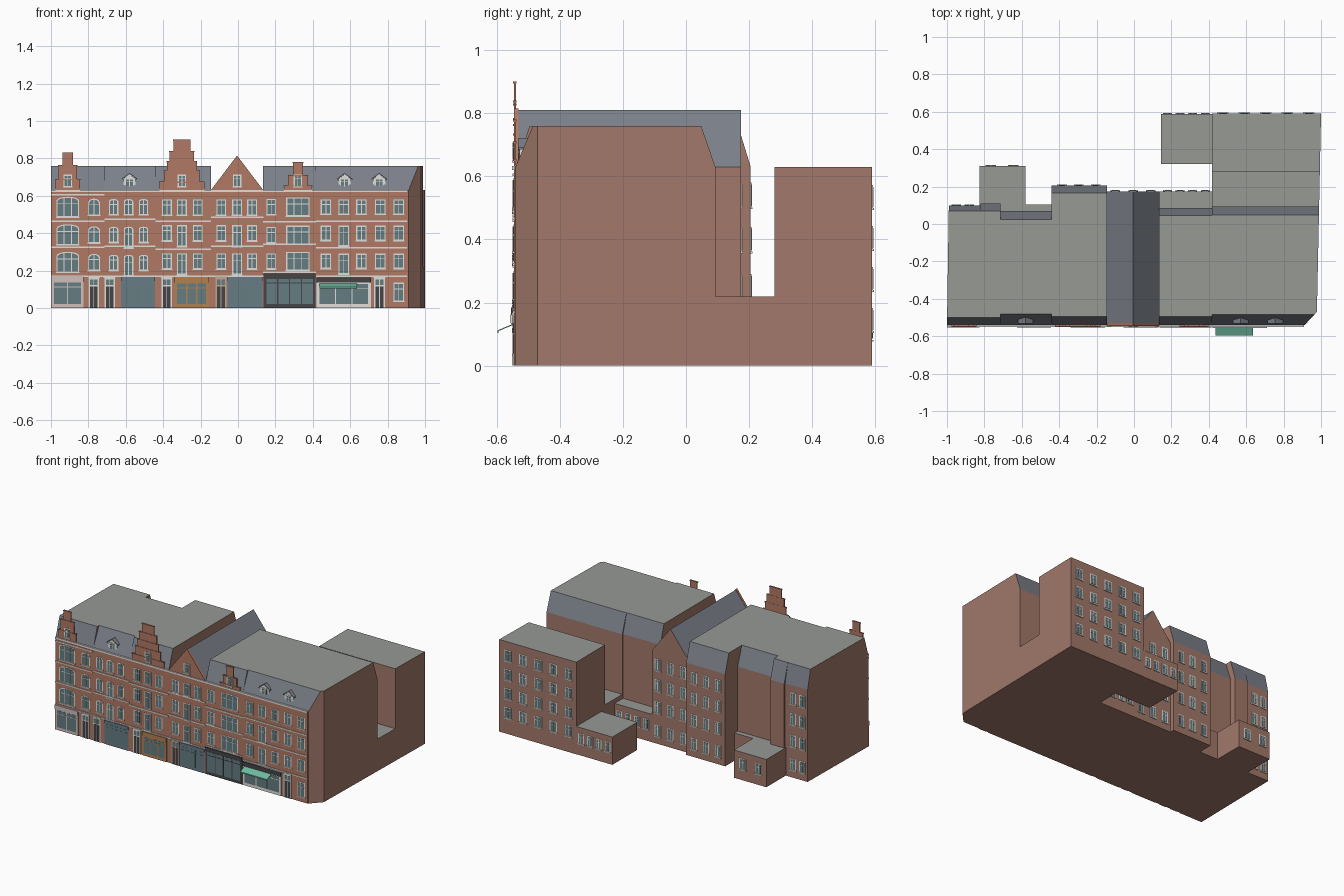
import bpy, bmesh, math
from mathutils import Vector

if "Cube" in bpy.data.objects:
    bpy.data.objects.remove(bpy.data.objects["Cube"])

COLORS = {
    "brick": (.36, .19, .145), "facade_brick": (.44, .19, .125), "slate": (.20, .215, .25),
    "flat_roof": (.31, .32, .30), "white": (.75, .74, .70), "glass": (.13, .20, .22),
    "dark": (.06, .06, .065), "ochre": (.45, .22, .08), "blue_grey": (.14, .20, .25),
    "teal": (.16, .50, .36), "pale": (.62, .52, .50), "beige": (.50, .40, .28)}
MATS = {}
for n, c in COLORS.items():
    MATS[n] = bpy.data.materials.new(n)
    MATS[n].diffuse_color = (*c, 1)

PARTS = {}          # (part name, material) -> bmesh
FRONT = -.545       # street facade plane


def add_prism(bm, pts, a, b, axis="y"):
    def at(p, t):
        return (p[0], t, p[1]) if axis == "y" else (t, p[0], p[1])
    lo = [bm.verts.new(at(p, a)) for p in pts]
    hi = [bm.verts.new(at(p, b)) for p in pts]
    bm.faces.new(lo)
    bm.faces.new(hi[::-1])
    n = len(pts)
    for i in range(n):
        bm.faces.new((lo[i], hi[i], hi[(i + 1) % n], lo[(i + 1) % n]))


def prism(name, mat, pts, a, b, axis="y"):
    add_prism(PARTS.setdefault((name, mat), bmesh.new()), pts, a, b, axis)


def rect(x0, x1, z0, z1):
    return [(x0, z0), (x1, z0), (x1, z1), (x0, z1)]


def finish(name, bm, mats):
    bmesh.ops.recalc_face_normals(bm, faces=bm.faces[:])
    me = bpy.data.meshes.new(name)
    bm.to_mesh(me)
    bm.free()
    for m in mats:
        me.materials.append(MATS[m])
    ob = bpy.data.objects.new(name, me)
    bpy.context.collection.objects.link(ob)


def body(name, pts, a, b, axis="x", cuts=()):
    """Brick volume; upward faces become slate or flat roof. Cuts are vertical planes."""
    bm = bmesh.new()
    add_prism(bm, pts, a, b, axis)
    for (px, py), (qx, qy) in cuts:
        bmesh.ops.bisect_plane(bm, geom=bm.verts[:] + bm.edges[:] + bm.faces[:], plane_co=(px, py, 0),
                               plane_no=Vector((qy - py, px - qx, 0)).normalized(), clear_outer=True)
        bmesh.ops.holes_fill(bm, edges=bm.edges[:], sides=0)
    bmesh.ops.recalc_face_normals(bm, faces=bm.faces[:])
    for f in bm.faces:
        f.material_index = 2 if f.normal.z > .95 else 1 if f.normal.z > .1 else 0
    finish(name, bm, ["brick", "slate", "flat_roof"])


def mansard(back, run, front=.045):
    return [(-.54, 0), (back, 0), (back, .63), (back - run, .76), (-.54 + front, .76), (-.54, .63)]


def outline(x, z, w, h, rise):
    if not rise:
        return rect(x - w / 2, x + w / 2, z - h / 2, z + h / 2)
    arc = [(x + w / 2 * math.cos(i * math.pi / 8), z + h / 2 - rise + rise * math.sin(i * math.pi / 8))
           for i in range(9)]
    return [(x - w / 2, z - h / 2), (x + w / 2, z - h / 2)] + arc


def window(name, x, z, w=.052, h=.085, y=FRONT, s=-1, rise=0, mullions=1):
    f = .006
    prism(name + "_frames", "white", outline(x, z, w, h, rise), y, y + s * .002)
    prism(name + "_glass", "glass", outline(x, z, w - 2 * f, h - 2 * f, max(0, rise - .003)), y, y + s * .003)
    for i in range(mullions):
        mx = x - w / 2 + w * (i + 1) / (mullions + 1)
        prism(name + "_frames", "white", rect(mx - .002, mx + .002, z - h / 2 + f, z + h / 2 - f), y, y + s * .0045)
    prism(name + "_frames", "white", rect(x - w / 2 + f, x + w / 2 - f, z + h * .14, z + h * .14 + .004), y, y + s * .0045)
    prism(name + "_sills", "white", rect(x - w / 2 - .003, x + w / 2 + .003, z - h / 2 - .004, z - h / 2 + .002), y, y + s * .006)


def door(x0, x1, mat="white", h=.16):
    m = (x0 + x1) / 2
    prism("door_surrounds", mat, rect(x0, x1, 0, h), FRONT, FRONT - .003)
    prism("door_surrounds", mat, rect(x0 - .003, x1 + .003, h, h + .008), FRONT, FRONT - .007)
    prism("door_leaves", "dark", rect(x0 + .008, x1 - .008, 0, .115), FRONT, FRONT - .004)
    prism("door_transoms", "glass", rect(x0 + .008, x1 - .008, .122, h - .008), FRONT, FRONT - .004)
    prism("door_surrounds", mat, rect(m - .002, m + .002, 0, h), FRONT, FRONT - .005)


def shop(x0, x1, top, mat, n, fascia=.03):
    prism("shop_frames", mat, rect(x0, x1, 0, top), FRONT, FRONT - .004)
    prism("shop_fascias", mat, rect(x0, x1, top - fascia, top), FRONT, FRONT - .009)
    a, b, w = x0 + .012, x1 - .012, (x1 - x0 - .024) / n
    for i in range(n):
        prism("shop_glass", "glass", rect(a + i * w + .003, a + (i + 1) * w - .003, .02, top - fascia - .005),
              FRONT, FRONT - .005)
    prism("shop_frames", mat, rect(a, b, top - fascia - .03, top - fascia - .025), FRONT, FRONT - .006)


def step_gable(x, steps):
    """Stepped gable from (half width, top) pairs, widest first, with stone caps."""
    right, z = [], .63
    for hw, top in steps:
        right += [(x + hw, z), (x + hw, top)]
        z = top
        prism("gable_caps", "facade_brick", rect(x - hw - .002, x + hw + .002, top - .006, top), FRONT + .008, FRONT - .003)
    prism("step_gables", "facade_brick", right + [(2 * x - px, pz) for px, pz in right[::-1]], FRONT + .007, FRONT)
    window("gable_window", x, .68, .045, .065)


# House volumes from left to right
LEFT = ((-.99, .1), (-1, -.54))
SIDE = ((.978, -.47), (1, .59))
CORNER = ((.908, -.545), (.978, -.47))
body("house_one", mansard(.10, .03, .04), -1.01, -.82, cuts=[LEFT])
body("house_one_inner", mansard(.11, .04, .04), -.82, -.715)
body("house_two", mansard(.07, .045, .06), -.715, -.44)
body("house_three", mansard(.205, .04), -.44, -.145)
body("house_four", [(-.145, 0), (.135, 0), (.135, .63), (-.005, .81), (-.145, .63)], -.54, .175, "y")
body("house_five", mansard(.085, .04), .135, .417)
body("house_six", mansard(.093, .045, .055), .417, 1.02, cuts=[SIDE, CORNER])

# Rear wings
body("rear_link", rect(.093, .28, 0, .22), .417, 1.02, cuts=[SIDE])
body("rear_block", rect(.28, .59, 0, .63), .417, 1.02, cuts=[SIDE])
body("rear_low_block", rect(.32, .588, 0, .19), .145, .417)
body("rear_low_strip", rect(.085, .175, 0, .19), .135, .417)
body("rear_annex", rect(.05, .31, 0, .19), -.825, -.58)
body("rear_annex_strip", rect(.05, .105, 0, .19), -.58, -.44)

# Street facade skin, cornice and floor bands
prism("facade", "facade_brick", rect(-1, .908, 0, .63), -.54, FRONT)
prism("cornice", "white", rect(-1, .908, .62, .632), -.535, FRONT - .006)
for x0, x1, levels in [(-1, -.715, (.17, .325, .465, .605)), (-.715, -.44, (.17, .33, .475)),
                       (-.44, -.145, (.17, .315, .465)), (-.145, .135, (.17, .33, .485)),
                       (.135, .417, (.19, .34, .46)), (.417, .908, (.17, .322, .465))]:
    for z in levels:
        prism("floor_bands", "white", rect(x0, x1, z - .004, z + .004), FRONT, FRONT - .004)

# Upper windows per house: (x, width, height, arch, mullions, tall on lower floors)
HOUSES = [
    ((.54, .392, .245), [(-.91, .12, .11, .02, 2, 0), (-.77, .065, .09, .025, 1, 0)]),
    ((.54, .392, .242), [(x, .05, .085, .012, 1, x == -.585) for x in (-.665, -.585, -.505)]),
    ((.537, .4, .25), [(x, .052, .085, 0, 1, x == -.3) for x in (-.38, -.3, -.215)]),
    ((.537, .4, .25), [(x, .052, .085, 0, 1, x == -.005) for x in (-.09, -.005, .075)]),
    ((.54, .39, .25), [(.178, .052, .085, 0, 1, 0), (.32, .125, .1, 0, 2, 0)]),
    ((.54, .4, .25), [(x, .056, .08, 0, 1, x == .565) for x in (.47, .565, .66, .76, .86)])]
for rows, cols in HOUSES:
    for r, z in enumerate(rows):
        for x, w, h, rise, mull, tall in cols:
            t = .03 if tall and r else 0
            window("street_window", x, z - t / 2, w, h + t, rise=rise, mullions=mull)
window("street_window", .86, .085, .056, .1)

# Gables
step_gable(-.91, [(.065, .69), (.05, .765), (.027, .83)])
step_gable(-.30, [(.12, .675), (.095, .735), (.08, .785), (.066, .84), (.045, .9)])
step_gable(.32, [(.075, .655), (.052, .71), (.027, .78)])
prism("pointed_gable", "facade_brick", [(-.145, .63), (.135, .63), (-.005, .815)], -.53, FRONT)
window("gable_window", -.005, .68, .045, .065)

# Roof dormers
for x in (-.58, .57, .755):
    prism("dormer_bodies", "white", [(x - .033, .635), (x + .033, .635), (x + .033, .69), (x, .715), (x - .033, .69)],
          -.527, -.48)
    for s in (-1, 1):
        prism("dormer_roofs", "slate", [(x, .715), (x, .722), (x + s * .041, .692), (x + s * .041, .685)], -.532, -.48)
    window("dormer_window", x, .668, .048, .05, y=-.527)

# Ground floor shops and doors
shop(-1, -.825, .17, "pale", 2)
shop(-.625, -.445, .165, "blue_grey", 3, .02)
shop(-.34, -.155, .165, "ochre", 3)
shop(-.055, .13, .165, "blue_grey", 3, .02)
shop(.137, .415, .185, "dark", 4, .025)
shop(.42, .71, .163, "white", 3)
prism("dark_fascia", "dark", rect(.42, .71, .135, .163), FRONT, FRONT - .011)
for x0, mat in ((-.80, "white"), (-.715, "white"), (-.41, "white"), (-.12, "beige"), (.728, "white")):
    door(x0, x0 + .058, mat)

# Awning
prism("awning", "teal", [(-.55, .128), (-.594, .11), (-.594, .104), (-.597, .104), (-.597, .112), (-.55, .132)],
      .435, .637, "x")

# Rear windows
for xs, y in (((-.95, -.88), .0995), ((-.385, -.295, -.205), .205), ((-.1, -.005, .09), .175)):
    for z in (.09, .25, .40, .54):
        for x in xs:
            window("rear_window", x, z, .045, .08, y=y, s=1)
for x in (.475, .59, .705, .82, .935):
    for z in (.145, .275, .405, .535):
        window("rear_block_window", x, z, .055, .075, y=.59, s=1)
for x in (.18, .247, .314, .381):
    window("rear_low_window", x, .115, .042, .07, y=.588, s=1)
    window("rear_low_window", x, .115, .042, .07, y=.175, s=1)
for x in (-.765, -.645):
    window("annex_window", x, .11, .05, .075, y=.31, s=1)

for (name, mat), bm in PARTS.items():
    finish(name if name.endswith(mat) else f"{name}_{mat}", bm, [mat])

for m in bpy.data.materials:
    if m.users and not m.is_grease_pencil:
        m.use_nodes = True
        m.node_tree.nodes["Principled BSDF"].inputs["Base Color"].default_value = m.diffuse_color
